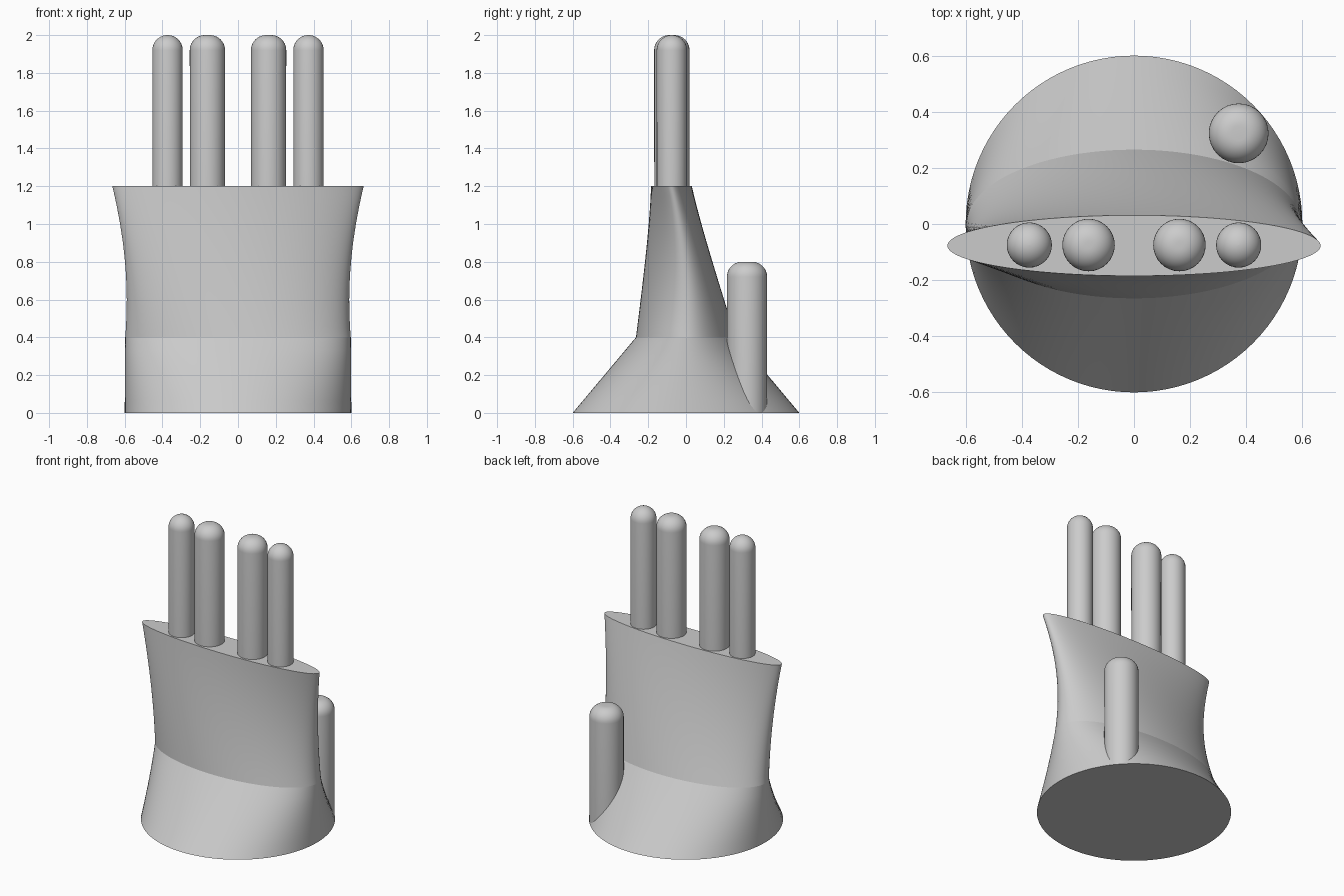
import bpy, bmesh, math

cube = bpy.data.objects.get("Cube")
if cube:
    bpy.data.objects.remove(cube)

grey = bpy.data.materials.new("plain grey")
grey.use_nodes = True
colour = (0.6, 0.6, 0.6, 1)
grey.diffuse_color = colour
grey.node_tree.nodes["Principled BSDF"].inputs["Base Color"].default_value = colour

SEGMENTS = 96


def add_object(name, bm):
    bmesh.ops.recalc_face_normals(bm, faces=bm.faces)
    mesh = bpy.data.meshes.new(name)
    bm.to_mesh(mesh)
    bm.free()
    mesh.materials.append(grey)
    obj = bpy.data.objects.new(name, mesh)
    bpy.context.collection.objects.link(obj)
    return obj


def skin(bm, rings):
    """Join neighbouring rings with quads."""
    for low, high in zip(rings, rings[1:]):
        n = len(low)
        for i in range(n):
            j = (i + 1) % n
            bm.faces.new((low[i], low[j], high[j], high[i])).smooth = True


def sharpen(bm, ring):
    for i, v in enumerate(ring):
        edge = bm.edges.get((v, ring[i - 1]))
        edge.smooth = False


def palm():
    # Key ellipses: height, half width, half depth, centre y, twist
    keys = [(0, 0.6, 0.6, 0, 0),
            (0.4, 0.597, 0.265, 0, 0),
            (1.2, 0.665, 0.108, -0.077, math.radians(-37))]

    def point(key, i):
        z, rx, ry, cy, twist = key
        a = math.tau * i / SEGMENTS + twist
        return rx * math.cos(a), cy + ry * math.sin(a), z

    bm = bmesh.new()
    rings = [[bm.verts.new(point(keys[0], i)) for i in range(SEGMENTS)]]
    corners = [rings[0]]
    # Straight rulings run between matching points of the ellipses
    for low, high, steps in ((keys[0], keys[1], 6), (keys[1], keys[2], 16)):
        for s in range(1, steps + 1):
            t = s / steps
            rings.append([bm.verts.new([p + (q - p) * t for p, q in
                                        zip(point(low, i), point(high, i))])
                          for i in range(SEGMENTS)])
        corners.append(rings[-1])
    skin(bm, rings)
    bm.faces.new(rings[0])
    bm.faces.new(rings[-1])
    for ring in corners:
        sharpen(bm, ring)
    return add_object("palm", bm)


def finger(name, x, y, radius, bottom, top, rounding=0.08):
    sides, steps = 32, 10
    profile = [(radius, bottom)]
    for s in range(steps + 1):
        a = math.pi / 2 * s / steps
        profile.append((radius - rounding + rounding * math.cos(a) + 0.0005,
                        top - rounding + rounding * math.sin(a)))
    bm = bmesh.new()
    rings = [[bm.verts.new((x + r * math.cos(math.tau * i / sides),
                            y + r * math.sin(math.tau * i / sides), z))
              for i in range(sides)] for r, z in profile]
    skin(bm, rings)
    bm.faces.new(rings[0])
    bm.faces.new(rings[-1]).smooth = True
    sharpen(bm, rings[0])
    return add_object(name, bm)


palm()
# Four upright fingers, mirrored in pairs
for side, sign in (("left", 1), ("right", -1)):
    finger(side + "_inner_finger", sign * 0.162, -0.075, 0.093, 1.2, 2)
    finger(side + "_outer_finger", sign * 0.373, -0.075, 0.08, 1.2, 2)
# Thumb rises from the back of the flared base
finger("thumb", 0.373, 0.323, 0.106, 0, 0.8)
